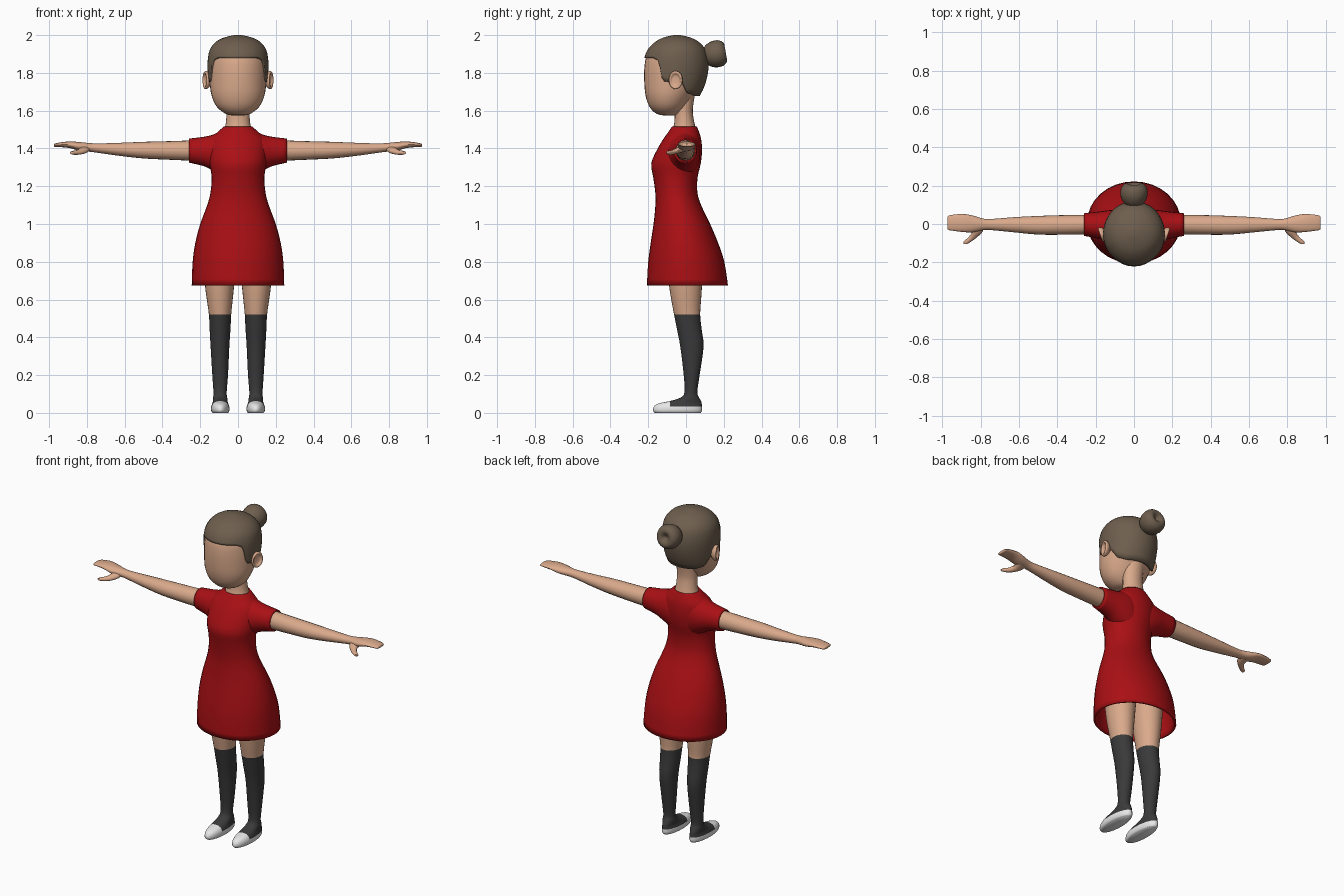
import bpy, bmesh, math
from mathutils import Matrix, Vector


def colour(name, r, g, b):
    m = bpy.data.materials.new(name)
    m.diffuse_color = (r, g, b, 1)
    return m


SKIN = colour("skin", 0.70, 0.40, 0.26)
RED = colour("red_cloth", 0.40, 0.005, 0.007)
HAIR = colour("brown_hair", 0.155, 0.113, 0.076)
SOCK = colour("charcoal_sock", 0.042, 0.042, 0.042)
WHITE = colour("white_shoe", 0.80, 0.80, 0.80)


def finish(name, bm, mats, mirror=False, thick=0, angle=45):
    """Turn a bmesh into a smooth-shaded object with optional modifiers."""
    bmesh.ops.recalc_face_normals(bm, faces=bm.faces)
    me = bpy.data.meshes.new(name)
    bm.to_mesh(me)
    bm.free()
    for m in mats:
        me.materials.append(m)
    ob = bpy.data.objects.new(name, me)
    bpy.context.collection.objects.link(ob)
    if thick:
        s = ob.modifiers.new("thickness", 'SOLIDIFY')
        s.thickness = thick
        s.offset = -1
    if mirror:
        ob.modifiers.new("mirror", 'MIRROR').use_clip = False
    bpy.ops.object.select_all(action='DESELECT')
    ob.select_set(True)
    bpy.context.view_layer.objects.active = ob
    bpy.ops.object.shade_smooth_by_angle(angle=math.radians(angle))
    return ob


def resample(rings, n):
    """Smooth curve through the rings (Catmull-Rom)."""
    out = []
    for i in range(len(rings) - 1):
        p = [rings[max(0, min(len(rings) - 1, i + k))] for k in (-1, 0, 1, 2)]
        for s in range(n):
            t = s / n
            out.append([0.5 * (2 * b + (c - a) * t + (2 * a - 5 * b + 4 * c - d) * t * t
                               + (3 * b - a - 3 * c + d) * t ** 3) for a, b, c, d in zip(*p)])
    out.append(list(rings[-1]))
    return out


def skin_rows(bm, rows, cap0=True, cap1=True):
    rows = [[bm.verts.new(p) for p in row] for row in rows]
    n = len(rows[0])
    for r0, r1 in zip(rows, rows[1:]):
        for j in range(n):
            k = (j + 1) % n
            bm.faces.new((r0[j], r0[k], r1[k], r1[j]))
    if cap0:
        bm.faces.new(rows[0])
    if cap1:
        bm.faces.new(rows[-1])


def loft(rings, axis='z', sides=24, n=3, cap0=True, cap1=True):
    """Ellipse sections; ring = (position, a0, a1, b0, b1) extents."""
    place = {'z': lambda t, a, b: (a, b, t),
             'x': lambda t, a, b: (t, b, a),
             'y': lambda t, a, b: (a, t, b)}[axis]
    bm = bmesh.new()
    rows = []
    for t, a0, a1, b0, b1 in resample(rings, n):
        rows.append([place(t, (a0 + a1) / 2 + (a1 - a0) / 2 * math.cos(w),
                           (b0 + b1) / 2 + (b1 - b0) / 2 * math.sin(w))
                     for w in (2 * math.pi * j / sides for j in range(sides))])
    skin_rows(bm, rows, cap0, cap1)
    return bm


def sym(rings):
    """Rings (z, half width, y0, y1) centred on x = 0."""
    return [(z, -r, r, y0, y1) for z, r, y0, y1 in rings]


def revolve(profile, matrix, sides=24):
    """Turn a (radius, height) profile around its axis, then place it."""
    bm = bmesh.new()
    rows = [[matrix @ Vector((r * math.cos(2 * math.pi * j / sides),
                              r * math.sin(2 * math.pi * j / sides), h))
             for j in range(sides)] for r, h, *_ in resample(profile, 3)]
    skin_rows(bm, rows)
    return bm


# Dress body, open at the hem
dress = sym([(0.675, 0.245, -0.207, 0.222), (0.80, 0.24, -0.20, 0.203),
             (0.90, 0.226, -0.187, 0.17), (1.0, 0.2, -0.172, 0.128),
             (1.1, 0.163, -0.162, 0.08), (1.17, 0.145, -0.163, 0.06),
             (1.25, 0.14, -0.174, 0.062), (1.32, 0.15, -0.184, 0.078),
             (1.39, 0.155, -0.155, 0.085), (1.45, 0.145, -0.12, 0.08),
             (1.485, 0.11, -0.095, 0.07), (1.515, 0.076, -0.075, 0.058)])
finish("dress", loft(dress, sides=32, cap0=False, cap1=False), [RED], thick=0.012)

# Sleeves, open at the cuff
sleeve = [(0.03, 1.23, 1.50, -0.10, 0.07), (0.08, 1.25, 1.495, -0.105, 0.075),
          (0.13, 1.28, 1.474, -0.095, 0.072), (0.18, 1.306, 1.462, -0.078, 0.065),
          (0.26, 1.325, 1.452, -0.062, 0.056)]
finish("sleeve", loft(sleeve, 'x', cap0=False, cap1=False), [RED], mirror=True, thick=0.008)

# Arms with flat mitten hands
arm = [(0.16, 1.335, 1.445, -0.055, 0.05), (0.26, 1.336, 1.442, -0.055, 0.048),
       (0.38, 1.341, 1.438, -0.056, 0.046), (0.50, 1.347, 1.435, -0.055, 0.042),
       (0.62, 1.36, 1.43, -0.044, 0.036), (0.72, 1.374, 1.427, -0.034, 0.028),
       (0.78, 1.382, 1.428, -0.031, 0.027), (0.84, 1.388, 1.434, -0.043, 0.044),
       (0.89, 1.402, 1.437, -0.042, 0.052), (0.94, 1.407, 1.432, -0.036, 0.049),
       (0.968, 1.408, 1.426, -0.031, 0.043), (0.974, 1.412, 1.422, -0.022, 0.034)]
finish("arm", loft(arm, 'x', sides=20), [SKIN], mirror=True)

# Thumbs
thumb = [(0.0, 0.78, 0.85, 1.385, 1.42), (-0.04, 0.79, 0.845, 1.374, 1.408),
         (-0.07, 0.82, 0.865, 1.367, 1.393), (-0.09, 0.847, 0.888, 1.366, 1.388),
         (-0.104, 0.87, 0.89, 1.371, 1.384)]
finish("thumb", loft(thumb, 'y', sides=12), [SKIN], mirror=True)

# Legs with socks and low shoes
leg = [(0, 0.052, 0.135, -0.165, 0.078), (0.012, 0.046, 0.142, -0.175, 0.085),
       (0.033, 0.046, 0.142, -0.17, 0.085), (0.05, 0.052, 0.136, -0.145, 0.083),
       (0.062, 0.055, 0.133, -0.088, 0.08), (0.08, 0.057, 0.132, -0.03, 0.07),
       (0.11, 0.06, 0.13, -0.008, 0.06), (0.2, 0.053, 0.136, -0.012, 0.072),
       (0.35, 0.046, 0.145, -0.03, 0.093), (0.44, 0.04, 0.15, -0.047, 0.083),
       (0.52, 0.036, 0.154, -0.063, 0.075), (0.6, 0.028, 0.165, -0.078, 0.08),
       (0.68, 0.02, 0.175, -0.09, 0.085), (0.8, 0.01, 0.18, -0.1, 0.09),
       (0.95, 0.01, 0.15, -0.1, 0.07)]
bm = loft(leg, sides=28)
low = [f for f in bm.faces if f.calc_center_median().z < 0.1]
parts = low + list({e for f in low for e in f.edges}) + list({v for f in low for v in f.verts})
bmesh.ops.bisect_plane(bm, geom=parts, plane_co=(0, -0.085, 0), plane_no=(0, 1, 0))
for f in bm.faces:
    c = f.calc_center_median()
    shoe = c.z < 0.033 or (c.y < -0.085 and c.z < 0.1)
    f.material_index = 2 if shoe else 1 if c.z < 0.52 else 0
finish("leg", bm, [SKIN, SOCK, WHITE], mirror=True, angle=60)

# Head and neck
head = sym([(1.574, 0.025, -0.11, -0.06), (1.583, 0.065, -0.155, -0.035),
            (1.62, 0.112, -0.193, 0.0), (1.68, 0.14, -0.214, 0.04),
            (1.75, 0.15, -0.221, 0.085), (1.82, 0.152, -0.221, 0.105),
            (1.88, 0.148, -0.212, 0.102), (1.93, 0.133, -0.185, 0.085),
            (1.965, 0.095, -0.14, 0.045), (1.985, 0.03, -0.08, -0.02)])
finish("head", loft(head, sides=32), [SKIN], angle=80)
neck = sym([(1.46, 0.085, -0.085, 0.065), (1.515, 0.068, -0.066, 0.05),
            (1.56, 0.062, -0.06, 0.04), (1.61, 0.061, -0.06, 0.036), (1.70, 0.065, -0.06, 0.05)])
finish("neck", loft(neck), [SKIN])

# Hair cap with a shaped hairline
hair = resample(sym([(1.66, 0.14, -0.205, 0.062), (1.70, 0.15, -0.217, 0.085),
                     (1.75, 0.156, -0.224, 0.105), (1.82, 0.161, -0.226, 0.119),
                     (1.88, 0.159, -0.22, 0.117), (1.93, 0.146, -0.198, 0.1),
                     (1.97, 0.11, -0.155, 0.06), (1.99, 0.065, -0.11, 0.015),
                     (2.0, 0.02, -0.065, -0.03)]), 5)
hairline = [(-1, 1.884), (-0.18, 1.88), (-0.148, 1.862), (-0.126, 1.757), (-0.09, 1.752),
            (-0.02, 1.745), (0.02, 1.695), (0.07, 1.677), (1, 1.675)]


def lerp_table(table, t):
    for p, q in zip(table, table[1:]):
        if t <= q[0]:
            k = max(0, (t - p[0]) / (q[0] - p[0]))
            return [a + (b - a) * k for a, b in zip(p, q)]
    return list(table[-1])


rows = []
for i in range(17):
    row = []
    for j in range(72):
        w = 2 * math.pi * j / 72
        edge = lerp_table(hairline, -0.06 + 0.165 * math.sin(w))[1]
        z = edge + (2.0 - edge) * math.sin(i / 16 * math.pi / 2)
        _, x0, x1, y0, y1 = lerp_table(hair, z)
        row.append((x1 * math.cos(w), (y0 + y1) / 2 + (y1 - y0) / 2 * math.sin(w), z))
    rows.append(row)
bm = bmesh.new()
skin_rows(bm, rows, cap0=False)
finish("hair_cap", bm, [HAIR], thick=0.012, angle=60)

# Hair bun with a dimple, facing back and slightly up
place = Matrix.Translation((0, 0.157, 1.9)) @ Matrix.Rotation(math.radians(-80), 4, 'X')
bun = [(0.035, -0.065), (0.058, -0.04), (0.071, -0.005), (0.068, 0.03),
       (0.05, 0.052), (0.03, 0.052), (0.016, 0.042), (0.004, 0.034)]
finish("hair_bun", revolve(bun, place), [HAIR], angle=80)

# Ears: oval discs with a hollow
place = (Matrix.Translation((0.162, -0.052, 1.762)) @ Matrix.Rotation(math.radians(-18), 4, 'Z')
         @ Matrix.Rotation(math.radians(90), 4, 'Y') @ Matrix.Diagonal((1.28, 1, 1, 1)))
ear = [(0.018, -0.02), (0.032, -0.006), (0.038, 0.008), (0.034, 0.016),
       (0.027, 0.014), (0.02, 0.007), (0.004, 0.005)]
finish("ear", revolve(ear, place, 20), [SKIN], mirror=True, angle=80)
